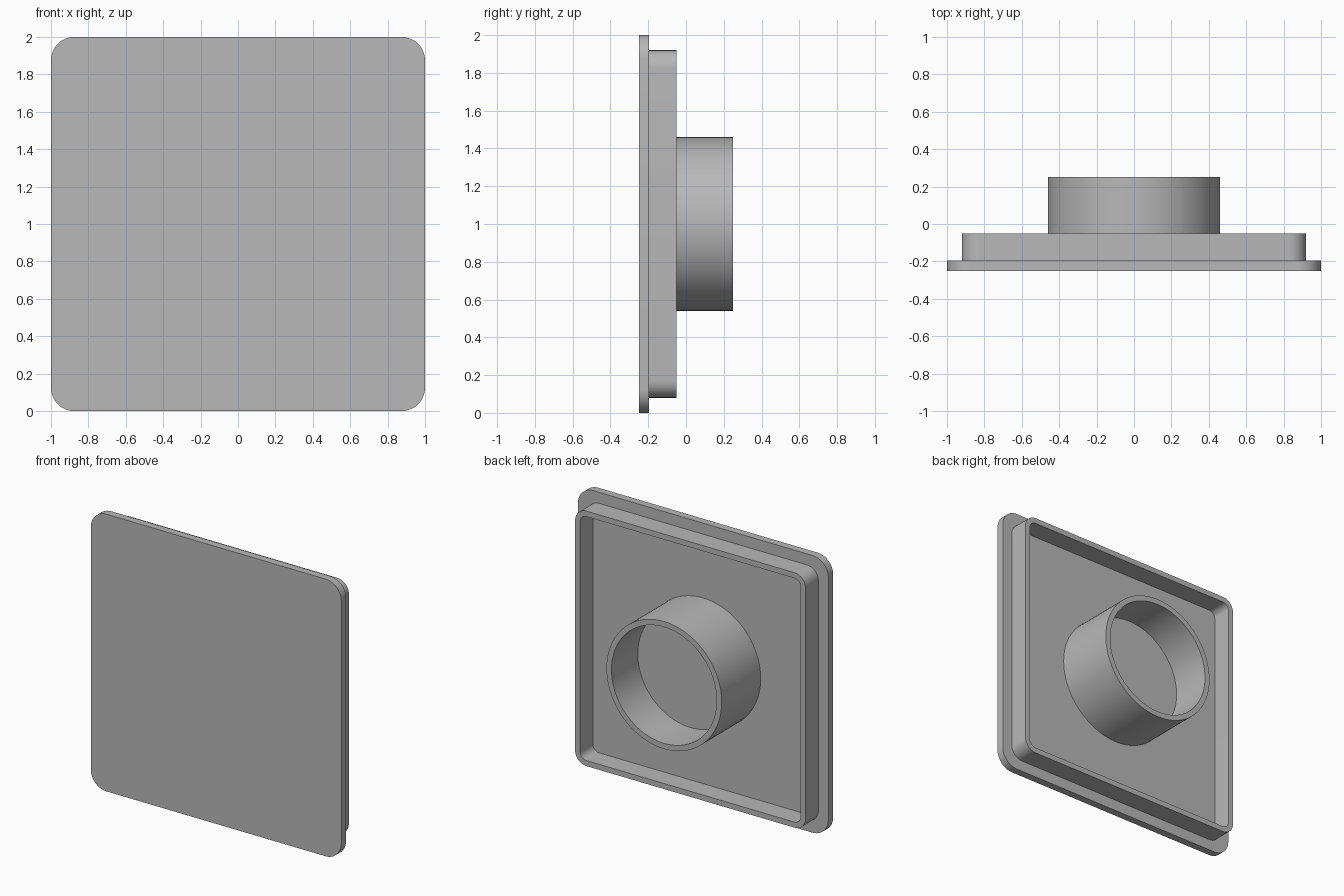
import bpy
import bmesh
from math import pi, cos, sin, radians

cube = bpy.data.objects.get("Cube")
if cube:
    bpy.data.objects.remove(cube, do_unlink=True)

GREY = (0.48, 0.48, 0.48, 1.0)
grey = bpy.data.materials.new("plain grey")
grey.use_nodes = True
grey.diffuse_color = GREY
grey.node_tree.nodes["Principled BSDF"].inputs["Base Color"].default_value = GREY

CENTRE_Z = 1.0


def rounded_square(half, radius, steps):
    """Outline in x and z; a radius equal to half gives a circle."""
    points = []
    for corner, (sx, sz) in enumerate([(1, 1), (-1, 1), (-1, -1), (1, -1)]):
        for i in range(steps + 1):
            a = (corner + i / steps) * pi / 2
            points.append((sx * (half - radius) + radius * cos(a),
                           sz * (half - radius) + radius * sin(a)))
    return points


def loft(name, sections, steps):
    """Join (half size, corner radius, y) sections in order and cap both ends."""
    bm = bmesh.new()
    loops = [[bm.verts.new((x, y, CENTRE_Z + z))
              for x, z in rounded_square(half, radius, steps)]
             for half, radius, y in sections]
    for a, b in zip(loops, loops[1:]):
        for i in range(len(a)):
            j = (i + 1) % len(a)
            bm.faces.new((a[i], a[j], b[j], b[i]))
    bm.faces.new(loops[0])
    bm.faces.new(loops[-1])
    bmesh.ops.remove_doubles(bm, verts=bm.verts, dist=0.0001)
    bmesh.ops.recalc_face_normals(bm, faces=bm.faces)
    mesh = bpy.data.meshes.new(name)
    bm.to_mesh(mesh)
    bm.free()
    mesh.materials.append(grey)
    obj = bpy.data.objects.new(name, mesh)
    bpy.context.collection.objects.link(obj)
    bpy.ops.object.select_all(action="DESELECT")
    obj.select_set(True)
    bpy.context.view_layer.objects.active = obj
    bpy.ops.object.shade_smooth_by_angle(angle=radians(30))
    return obj


FRONT, FLOOR, RIM, BACK = -0.25, -0.195, -0.05, 0.25

# Front plate with a raised square rim around its back
loft("cover_plate", [
    (1.0, 0.125, FRONT), (1.0, 0.125, FLOOR),
    (0.92, 0.09, FLOOR), (0.92, 0.09, RIM),
    (0.88, 0.05, RIM), (0.88, 0.05, FLOOR),
], steps=10)

# Round socket, hollow down to the level of the rim
loft("round_socket", [
    (0.46, 0.46, FLOOR), (0.46, 0.46, BACK),
    (0.42, 0.42, BACK), (0.42, 0.42, RIM),
], steps=20)
